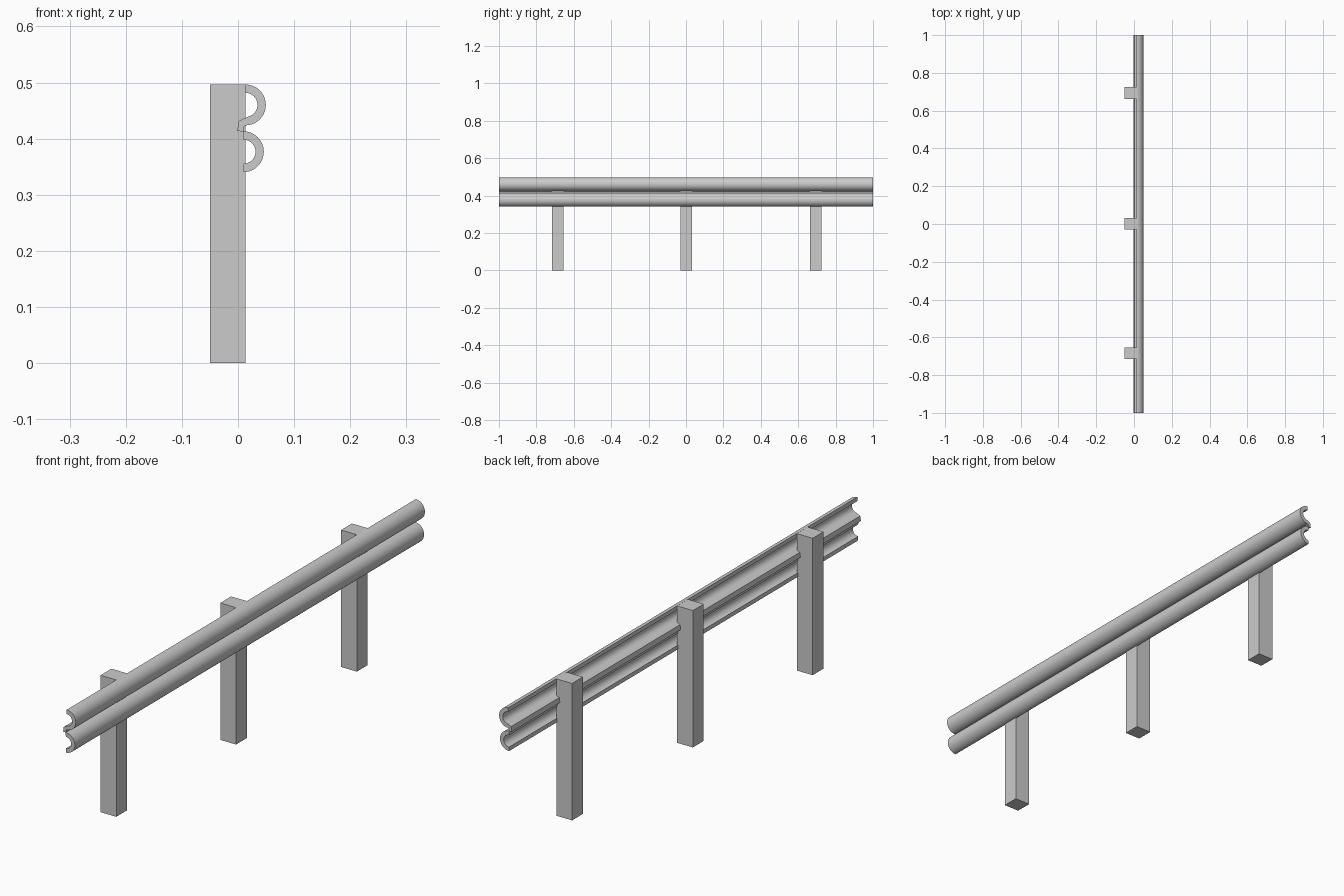
import bpy, bmesh
from math import sin, cos, radians

if "Cube" in bpy.data.objects:
    bpy.data.objects.remove(bpy.data.objects["Cube"])


def arc(cx, cz, r, a0, a1, n=20):
    """Points (x, z) on an arc from angle a0 to a1, in degrees."""
    angles = [radians(a0 + (a1 - a0) * i / n) for i in range(n + 1)]
    return [(cx + r * cos(a), cz + r * sin(a)) for a in angles]


def extrude_y(name, profile, y0, y1, smooth=False):
    """Solid made by sweeping an (x, z) profile along y."""
    bm = bmesh.new()
    face = bm.faces.new([bm.verts.new((x, y0, z)) for x, z in profile])
    ext = bmesh.ops.extrude_face_region(bm, geom=[face], use_keep_orig=True)
    new = [g for g in ext["geom"] if isinstance(g, bmesh.types.BMVert)]
    bmesh.ops.translate(bm, verts=new, vec=(0, y1 - y0, 0))
    bmesh.ops.recalc_face_normals(bm, faces=bm.faces)
    mesh = bpy.data.meshes.new(name)
    bm.to_mesh(mesh)
    bm.free()
    obj = bpy.data.objects.new(name, mesh)
    bpy.context.collection.objects.link(obj)
    if smooth:
        bpy.ops.object.select_all(action="DESELECT")
        obj.select_set(True)
        bpy.context.view_layer.objects.active = obj
        bpy.ops.object.shade_smooth_by_angle(angle=radians(30))
    return obj


# Double-ridged rail: two half tubes joined by a stepped link
upper, lower = (0.0132, 0.4602), (0.0096, 0.3768)
outer, inner = 0.0364, 0.0215
rail = (
    arc(*upper, outer, 90, -90)
    + [(0.0095, 0.4205)]
    + arc(*lower, outer, 90, -90)
    + arc(*lower, inner, -90, 90)
    + [(0.0086, 0.4125), (-0.0015, 0.4140), (0.0015, 0.4315)]
    + arc(*upper, inner, -78, 90)
)
extrude_y("guard_rail", rail, -1, 1, smooth=True)

# Three square-topped posts
post = [(-0.05, 0), (0.0132, 0), (0.0132, 0.4964), (-0.05, 0.4964)]
for name, y in (("front", -0.685), ("middle", 0.001), ("back", 0.693)):
    extrude_y(name + "_post", post, y - 0.031, y + 0.031)
